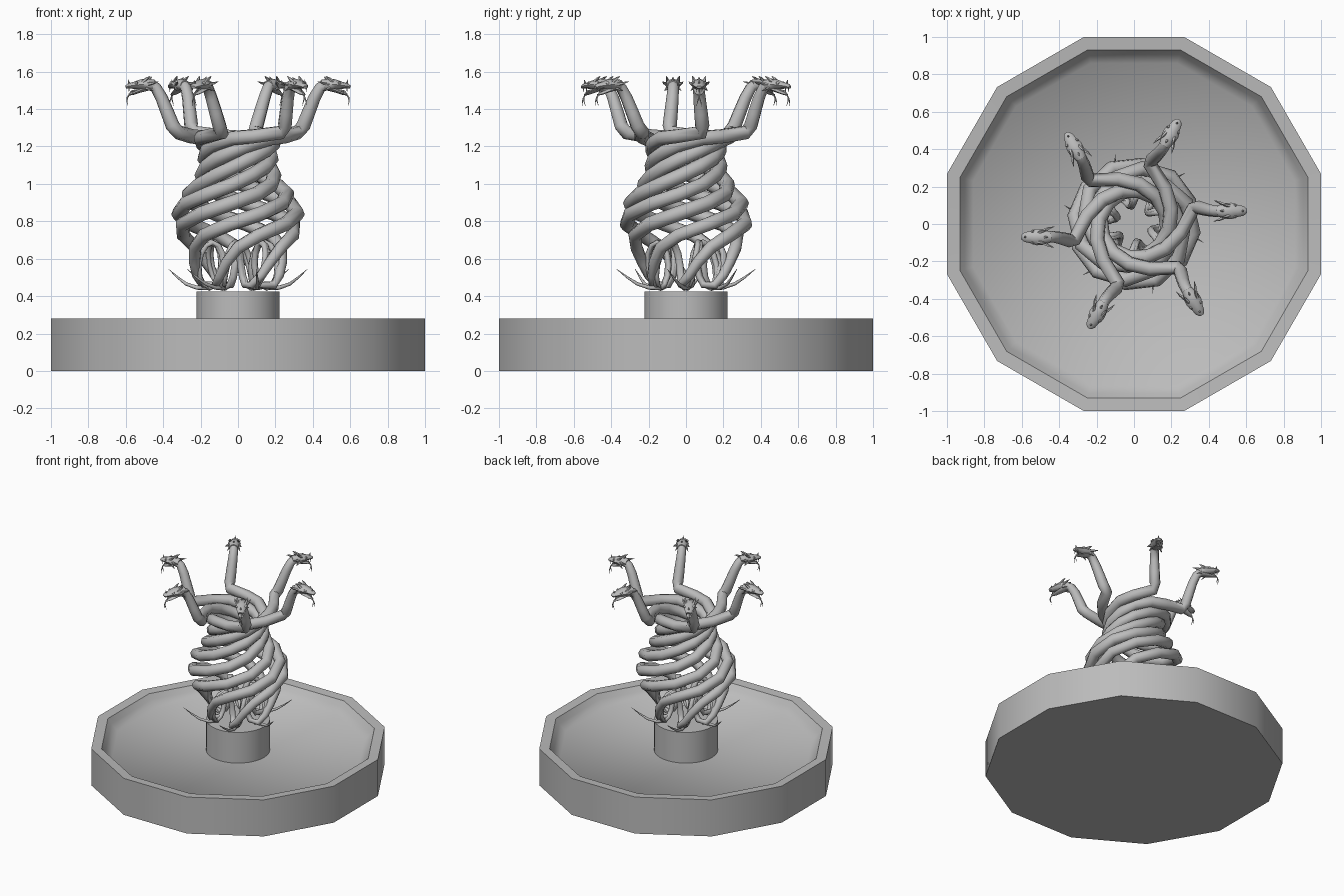
import bpy, bmesh, math
from mathutils import Vector, Matrix

stone = bpy.data.materials.new("grey_stone")
stone.diffuse_color = (0.5, 0.5, 0.5, 1)


def finish(name, bm, angle=40):
    bmesh.ops.recalc_face_normals(bm, faces=bm.faces)
    me = bpy.data.meshes.new(name)
    bm.to_mesh(me)
    bm.free()
    me.materials.append(stone)
    ob = bpy.data.objects.new(name, me)
    bpy.context.collection.objects.link(ob)
    bpy.ops.object.select_all(action='DESELECT')
    bpy.context.view_layer.objects.active = ob
    ob.select_set(True)
    bpy.ops.object.shade_smooth_by_angle(angle=math.radians(angle))
    return ob


def lathe(name, profile, sides, offset=0.0, angle=40):
    """Revolve (radius, z) pairs, closing first and last ring with a cap."""
    bm = bmesh.new()
    rings = []
    for r, z in profile:
        rings.append([bm.verts.new((r * math.cos(offset + 2 * math.pi * i / sides),
                                    r * math.sin(offset + 2 * math.pi * i / sides), z))
                      for i in range(sides)])
    for a, b in zip(rings, rings[1:]):
        for i in range(sides):
            j = (i + 1) % sides
            bm.faces.new((a[i], a[j], b[j], b[i]))
    bm.faces.new(rings[0])
    bm.faces.new(rings[-1])
    return finish(name, bm, angle)


def tube(bm, pts, radii, sides=8):
    """Sweep a circle or ellipse (side, up radius) along points."""
    pts = [Vector(p) for p in pts]
    rings, side = [], None
    for k, p in enumerate(pts):
        t = (pts[min(k + 1, len(pts) - 1)] - pts[max(k - 1, 0)]).normalized()
        if side is None:
            side = Vector((0, 0, 1)).cross(t)
            if side.length < 0.05:
                side = Vector((0, 1, 0))
        side = (side - t * side.dot(t)).normalized()
        up = t.cross(side)
        r = radii[k]
        ry, rz = r if isinstance(r, tuple) else (r, r)
        rings.append([bm.verts.new(p + side * ry * math.cos(2 * math.pi * i / sides)
                                   + up * rz * math.sin(2 * math.pi * i / sides))
                      for i in range(sides)])
    for a, b in zip(rings, rings[1:]):
        for i in range(sides):
            j = (i + 1) % sides
            bm.faces.new((a[i], a[j], b[j], b[i]))
    bm.faces.new(rings[0])
    bm.faces.new(rings[-1])


# Twelve-sided basin with flat sides toward the axes
k = 1 / math.cos(math.pi / 12)
lathe("basin", [(1.0 * k, 0), (1.0 * k, 0.28), (0.93 * k, 0.275), (0.905 * k, 0.24),
                (0.86 * k, 0.19)], 12, math.pi / 12, 50)
# Central pedestal
lathe("pedestal", [(0.222, 0.15), (0.222, 0.425)], 32)

# Body path of one serpent, from neck to tail: angle, radius, z, thickness
body = [(8.6, 0.47, 1.527, 0.030), (8.8, 0.445, 1.515, 0.030), (10, 0.415, 1.46, 0.033),
        (12, 0.385, 1.38, 0.036), (14, 0.36, 1.31, 0.038), (15, 0.33, 1.275, 0.038),
        (-10, 0.255, 1.255, 0.039), (-37, 0.215, 1.245, 0.040), (-68, 0.19, 1.215, 0.040),
        (-98, 0.18, 1.175, 0.040), (-128, 0.18, 1.135, 0.040), (-158, 0.185, 1.09, 0.040),
        (-188, 0.195, 1.045, 0.040), (-218, 0.225, 0.995, 0.040), (-248, 0.265, 0.945, 0.040),
        (-278, 0.30, 0.895, 0.040), (-308, 0.32, 0.84, 0.040), (-338, 0.32, 0.785, 0.039),
        (-368, 0.295, 0.725, 0.037), (-390, 0.265, 0.66, 0.034), (-405, 0.24, 0.58, 0.030),
        (-416, 0.22, 0.51, 0.026), (-428, 0.195, 0.46, 0.022)]
# Tail makes two upright loops, forming the small cage
for i in range(1, 25):
    a = -math.pi / 2 - 2 * math.pi * i / 12
    body.append((-428 - 4.6 * i, 0.155 + 0.06 * math.cos(a),
                 0.565 + 0.122 * math.sin(a), 0.019 - 0.0003 * i))
# Tail tip sweeps outward
body += [(-543, 0.22, 0.445, 0.011), (-548, 0.28, 0.465, 0.009),
         (-552, 0.33, 0.50, 0.006), (-555, 0.385, 0.545, 0.001)]


def polar(deg, r, z):
    return (r * math.cos(math.radians(deg)), r * math.sin(math.radians(deg)), z)


def build_head(bm):
    o = Vector((0.455, 0.07, 1.527))

    def part(rows, sides):  # rows: x, y, z, radius
        tube(bm, [o + Vector(r[:3]) for r in rows], [r[3] for r in rows], sides)
    # Skull and upper jaw
    part([(-0.01, 0, 0, (0.029, 0.029)), (0.03, 0, 0.004, (0.041, 0.032)),
          (0.065, 0, 0.004, (0.044, 0.028)), (0.10, 0, 0.0, (0.032, 0.019)),
          (0.13, 0, -0.004, (0.026, 0.014)), (0.146, 0, -0.010, (0.014, 0.008))], 8)
    # Open lower jaw
    part([(0.03, 0, -0.014, (0.034, 0.016)), (0.07, 0, -0.030, (0.028, 0.010)),
          (0.105, 0, -0.043, (0.021, 0.008)), (0.128, 0, -0.050, (0.010, 0.005))], 8)
    # Tongue
    part([(0.06, 0, -0.02, 0.006), (0.115, 0, -0.032, 0.005), (0.136, 0, -0.065, 0.004)], 5)
    for s in (-1, 1):
        # Tongue fork
        part([(0.136, 0, -0.063, 0.004), (0.139, s * 0.008, -0.085, 0.003),
              (0.133, s * 0.014, -0.112, 0.0006)], 5)
        # Brow horn, rear horn, cheek spike, fang
        part([(0.055, s * 0.026, 0.018, 0.011), (0.03, s * 0.032, 0.038, 0.007),
              (0.012, s * 0.036, 0.05, 0.0006)], 5)
        part([(0.03, s * 0.032, 0.005, 0.011), (0.0, s * 0.047, 0.012, 0.007),
              (-0.03, s * 0.056, 0.02, 0.0006)], 5)
        part([(0.035, s * 0.03, -0.015, 0.009), (0.0, s * 0.046, -0.03, 0.0006)], 5)
        part([(0.128, s * 0.015, -0.01, 0.005), (0.128, s * 0.015, -0.036, 0.0006)], 5)
        # Eye
        part([(0.078, s * 0.026, 0.012, 0.004), (0.086, s * 0.031, 0.013, 0.010),
              (0.096, s * 0.03, 0.011, 0.004)], 6)
    # Crest and nose spikes
    part([(0.025, 0, 0.026, 0.010), (0.005, 0, 0.046, 0.0006)], 5)
    part([(0.125, 0, 0.004, 0.008), (0.132, 0, 0.03, 0.0006)], 5)


# Six entwined serpents
for n in range(6):
    rot = Matrix.Rotation(math.radians(60 * n), 4, 'Z')
    bm = bmesh.new()
    tube(bm, [polar(*b[:3]) for b in body], [b[3] for b in body], 8)
    bm.transform(rot)
    finish(f"serpent_body_{n + 1}", bm, 60)
    bm = bmesh.new()
    build_head(bm)
    bm.transform(rot)
    finish(f"serpent_head_{n + 1}", bm, 50)
